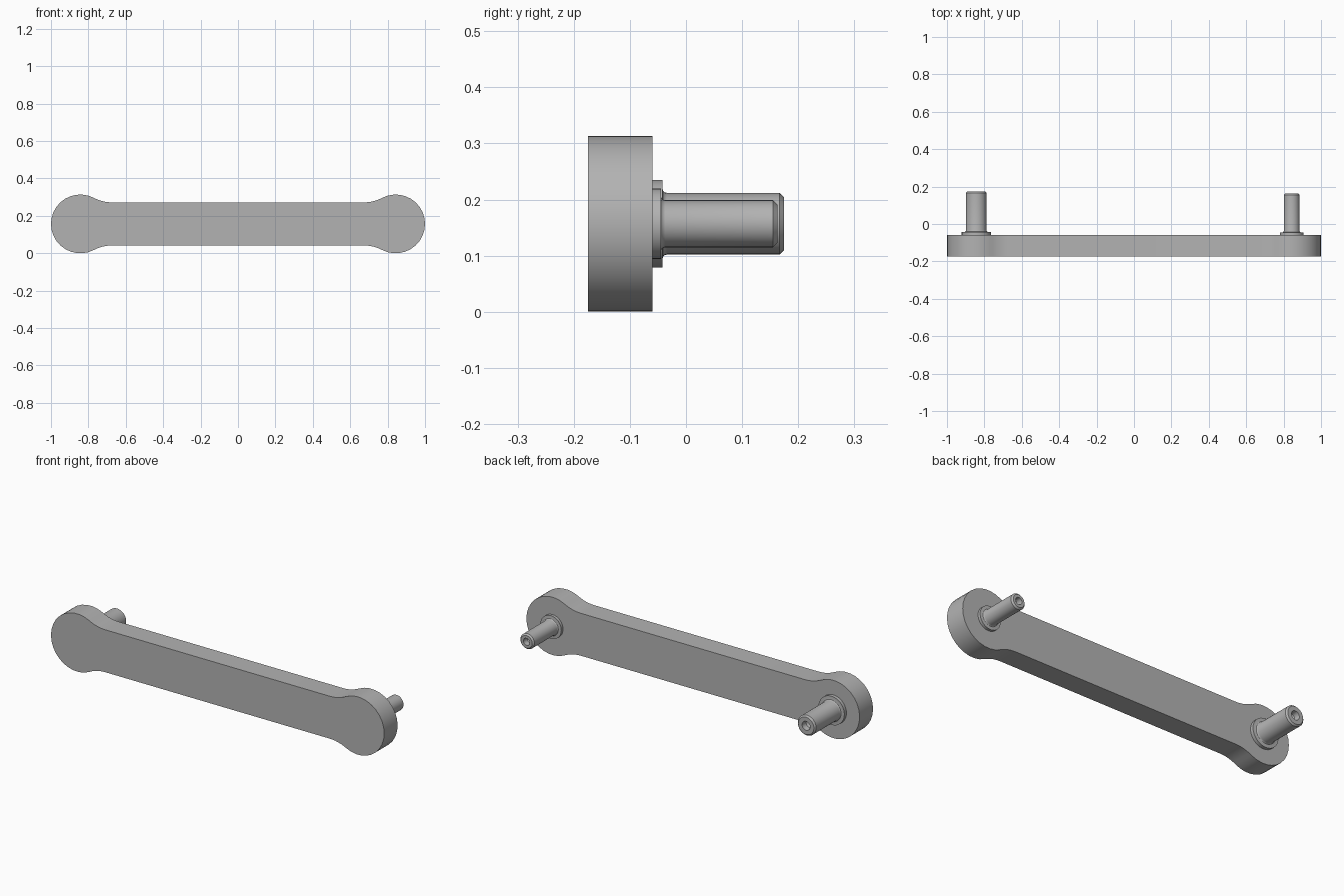
import bpy, bmesh
from math import sin, cos, pi, atan2, radians
from mathutils import Vector

cube = bpy.data.objects.get("Cube")
if cube:
    bpy.data.objects.remove(cube, do_unlink=True)

grey = bpy.data.materials.new("plain grey")
grey.use_nodes = True
colour = (0.45, 0.45, 0.45, 1)
grey.diffuse_color = colour
grey.node_tree.nodes["Principled BSDF"].inputs["Base Color"].default_value = colour

MID_Z = 0.157
FRONT, BACK = -0.175, -0.06


def finish(bm, name):
    bmesh.ops.recalc_face_normals(bm, faces=bm.faces)
    mesh = bpy.data.meshes.new(name)
    bm.to_mesh(mesh)
    bm.free()
    mesh.materials.append(grey)
    obj = bpy.data.objects.new(name, mesh)
    bpy.context.collection.objects.link(obj)
    bpy.ops.object.select_all(action="DESELECT")
    obj.select_set(True)
    bpy.context.view_layer.objects.active = obj
    bpy.ops.object.shade_smooth_by_angle(angle=radians(30))
    return obj


def arc(cx, cz, r, a0, a1, n):
    return [(cx + r * cos(a0 + (a1 - a0) * i / n),
             cz + r * sin(a0 + (a1 - a0) * i / n)) for i in range(n + 1)]


# Link bar: round ends blended into a straight shank by tangent fillets
R, HALF, DX = 0.157, 0.115, 0.17
CX = 1 - R
fillet = (DX**2 + HALF**2 - R**2) / (2 * (R - HALF))
meet = atan2(HALF + fillet, -DX)
quarter = arc(CX, 0, R, 0, meet, 10)
quarter += arc(CX - DX, HALF + fillet, fillet, meet - pi, -pi / 2, 6)[1:]
upper = quarter + [(-x, z) for x, z in reversed(quarter)]
outline = upper + [(x, -z) for x, z in reversed(upper[1:-1])]

bm = bmesh.new()
face = bm.faces.new([bm.verts.new((x, FRONT, z + MID_Z)) for x, z in outline])
extruded = bmesh.ops.extrude_face_region(bm, geom=[face])
moved = [v for v in extruded["geom"] if isinstance(v, bmesh.types.BMVert)]
bmesh.ops.translate(bm, verts=moved, vec=Vector((0, BACK - FRONT, 0)))
finish(bm, "link_bar")


# Pins: collar, root fillet, chamfered shaft and a centre hole in the tip
def pin(name, x, r, collar, collar_y, tip, hole, segments=32):
    root = 0.008
    chamfer = 0.008
    profile = [(collar, BACK - 0.005), (collar, collar_y), (r + root, collar_y)]
    profile += [(r + root * (1 - sin(a)), collar_y + root * (1 - cos(a)))
                for a in (pi / 6, pi / 3, pi / 2)]
    profile += [(r, tip - chamfer), (r - chamfer, tip), (hole, tip),
                (hole * 0.85, tip - 0.03), (0, tip - 0.045)]
    bm = bmesh.new()
    verts = [bm.verts.new((x + rad, y, MID_Z)) for rad, y in profile]
    edges = [bm.edges.new(pair) for pair in zip(verts, verts[1:])]
    bmesh.ops.spin(bm, geom=verts + edges, cent=(x, 0, MID_Z), axis=(0, 1, 0),
                   angle=2 * pi, steps=segments, use_duplicate=False)
    bmesh.ops.remove_doubles(bm, verts=bm.verts, dist=0.0001)
    base = [e for e in bm.edges if e.is_boundary]
    bmesh.ops.holes_fill(bm, edges=base)
    finish(bm, name)


pin("large_pin", -CX, 0.055, 0.078, -0.042, 0.175, 0.024)
pin("small_pin", CX, 0.042, 0.063, -0.045, 0.163, 0.019)
